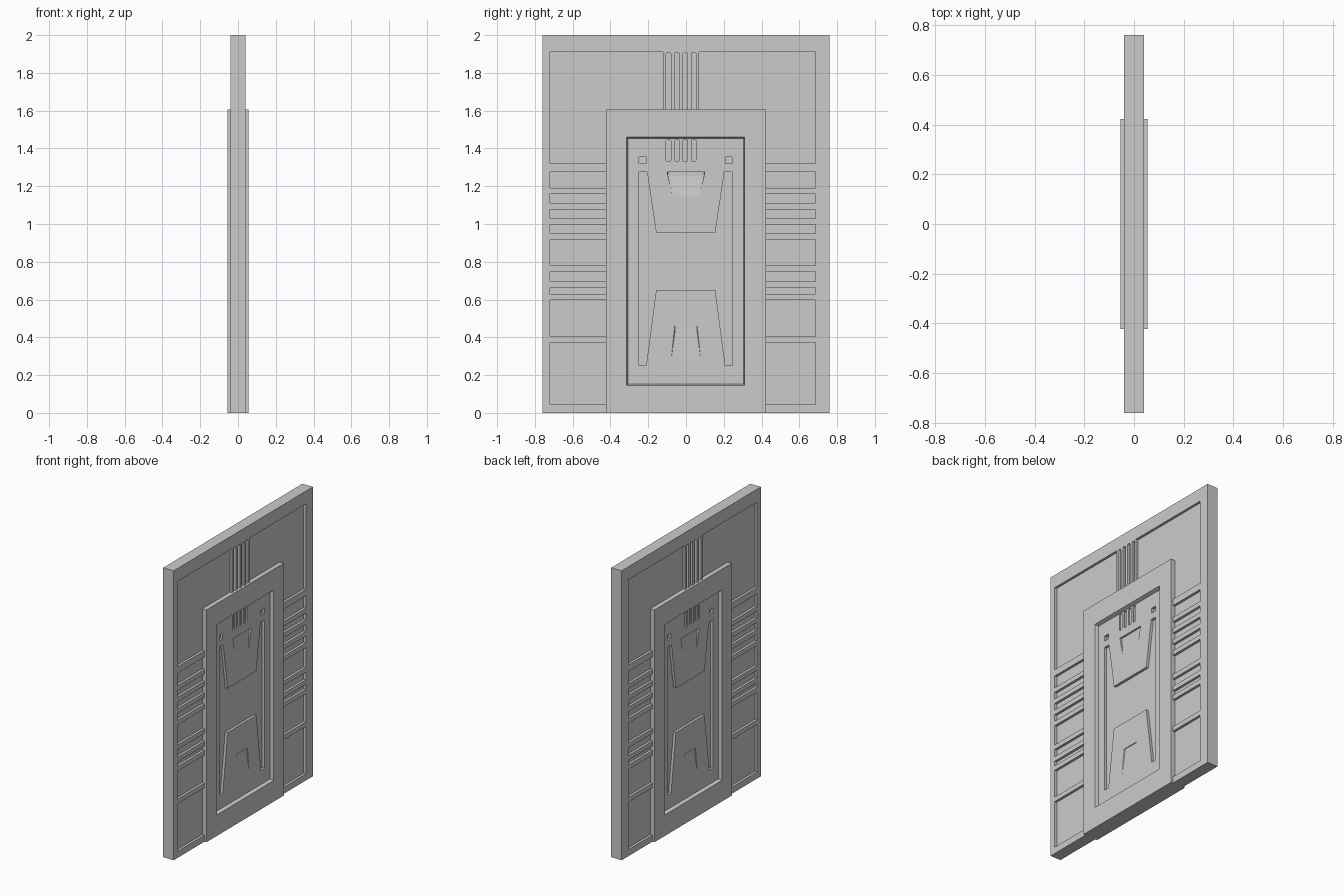
import bpy, bmesh, math

cube = bpy.data.objects.get("Cube")
if cube:
    bpy.data.objects.remove(cube, do_unlink=True)

grey = bpy.data.materials.new("plain grey")
grey.use_nodes = True
grey.diffuse_color = (0.6, 0.6, 0.6, 1)
grey.node_tree.nodes["Principled BSDF"].inputs["Base Color"].default_value = (0.6, 0.6, 0.6, 1)

# Surface heights measured along x from the middle of the panel
SLAB, FRAME = 0.04, 0.055
SLAB_FLOOR, INNER_FLOOR, GROOVE_FLOOR = 0.023, 0.031, 0.013
OUT = 0.08


def rect(y0, y1, z0, z1):
    return [(y0, z0), (y1, z0), (y1, z1), (y0, z1)]


def rounded(y0, y1, z0, z1, r=0.01, steps=3):
    pts = []
    corners = [(y1 - r, z0 + r, -90), (y1 - r, z1 - r, 0),
               (y0 + r, z1 - r, 90), (y0 + r, z0 + r, 180)]
    for cy, cz, start in corners:
        for i in range(steps + 1):
            a = math.radians(start + 90 * i / steps)
            pts.append((cy + r * math.cos(a), cz + r * math.sin(a)))
    return pts


def loft(bm, low, high, x_low, x_high):
    """Solid between two outlines in the yz plane."""
    a = [bm.verts.new((x_low, y, z)) for y, z in low]
    b = [bm.verts.new((x_high, y, z)) for y, z in high]
    bm.faces.new(a[::-1])
    bm.faces.new(b)
    n = len(a)
    for i in range(n):
        j = (i + 1) % n
        bm.faces.new((a[i], a[j], b[j], b[i]))


def make(name, solids, both_sides=True):
    bm = bmesh.new()
    for low, high, x0, x1 in solids:
        loft(bm, low, high, x0, x1)
        if both_sides:
            loft(bm, low, high, -x0, -x1)
    bmesh.ops.recalc_face_normals(bm, faces=bm.faces)
    mesh = bpy.data.meshes.new(name)
    bm.to_mesh(mesh)
    bm.free()
    mesh.materials.append(grey)
    obj = bpy.data.objects.new(name, mesh)
    bpy.context.collection.objects.link(obj)
    return obj


def cut(obj, solids, both_sides=True):
    cutter = make("cutter", solids, both_sides)
    mod = obj.modifiers.new("cut", "BOOLEAN")
    mod.operation, mod.solver, mod.object = "DIFFERENCE", "EXACT", cutter
    graph = bpy.context.evaluated_depsgraph_get()
    mesh = bpy.data.meshes.new_from_object(obj.evaluated_get(graph))
    obj.modifiers.clear()
    obj.data = mesh
    bpy.data.objects.remove(cutter, do_unlink=True)


def pocket(outline, floor, top=OUT):
    return (outline, outline, floor, top)


# Outer slab
body = rect(-0.76, 0.76, 0, 2)
slab = make("outer_slab", [(body, body, -SLAB, SLAB)], False)

# Recesses in the slab: two upper fields, and side fields split by thin bars
LEFT, RIGHT, HIDDEN = -0.72, 0.685, 0.4
recesses = [rect(LEFT, -0.122, 1.32, 1.91), rect(0.068, RIGHT, 1.32, 1.91)]
bar_tops = [1.19, 1.11, 1.03, 0.95, 0.78, 0.695, 0.63, 0.405]
tops = [1.275] + [z - 0.032 for z in bar_tops]
bottoms = bar_tops + [0.045]
for top, bottom in zip(tops, bottoms):
    recesses.append(rect(LEFT, -HIDDEN, bottom, top))
    recesses.append(rect(HIDDEN, RIGHT, bottom, top))

# Vertical flutes above the raised frame
flute_centres = [-0.093 + 0.0445 * i for i in range(4)]
for y in flute_centres:
    recesses.append(rounded(y - 0.0125, y + 0.0125, 1.58, 1.908))
cut(slab, [pocket(r, SLAB_FLOOR) for r in recesses])

# Opening that seats the centre panel
opening = rect(-0.36, 0.36, 0.08, 1.55)
cut(slab, [(opening, opening, -OUT, OUT)], False)

# Raised centre panel with a sunken field
outer = rect(-0.423, 0.423, 0, 1.605)
panel = make("centre_panel", [(outer, outer, -FRAME, FRAME)], False)
floor_rect = rect(-0.308, 0.305, 0.153, 1.452)
rim_rect = rect(-0.314, 0.311, 0.145, 1.461)
cut(panel, [(floor_rect, rim_rect, INNER_FLOOR, FRAME + 0.0005)])

# H-shaped groove, corner sockets and short flutes in the field
half = [(0.155, 0.955), (0.203, 1.275), (0.246, 1.275),
        (0.246, 0.25), (0.208, 0.25), (0.155, 0.65)]
groove = half + [(-y - 0.003, z) for y, z in reversed(half)]
details = [pocket(groove, GROOVE_FLOOR, 0.045)]
for y in (-0.23, 0.226):
    details.append(pocket(rect(y - 0.018, y + 0.018, 1.32, 1.355), GROOVE_FLOOR, 0.045))
for y in flute_centres:
    details.append(pocket(rounded(y - 0.0125, y + 0.0125, 1.33, 1.448), 0.022, 0.04))

# Shallow scoops in the two tapered pads
for wide, narrow, top, bottom, depth in ((0.1, 0.07, 1.275, 1.14, 0.012),
                                         (0.06, 0.08, 0.46, 0.27, 0.005)):
    surface = [(-narrow, bottom), (narrow, bottom), (wide, top), (-wide, top)]
    deep = rect(-wide * 0.95, wide * 0.95, top - 0.02, top)
    details.append((deep, surface, INNER_FLOOR - depth, INNER_FLOOR + 0.0005))
cut(panel, details)
